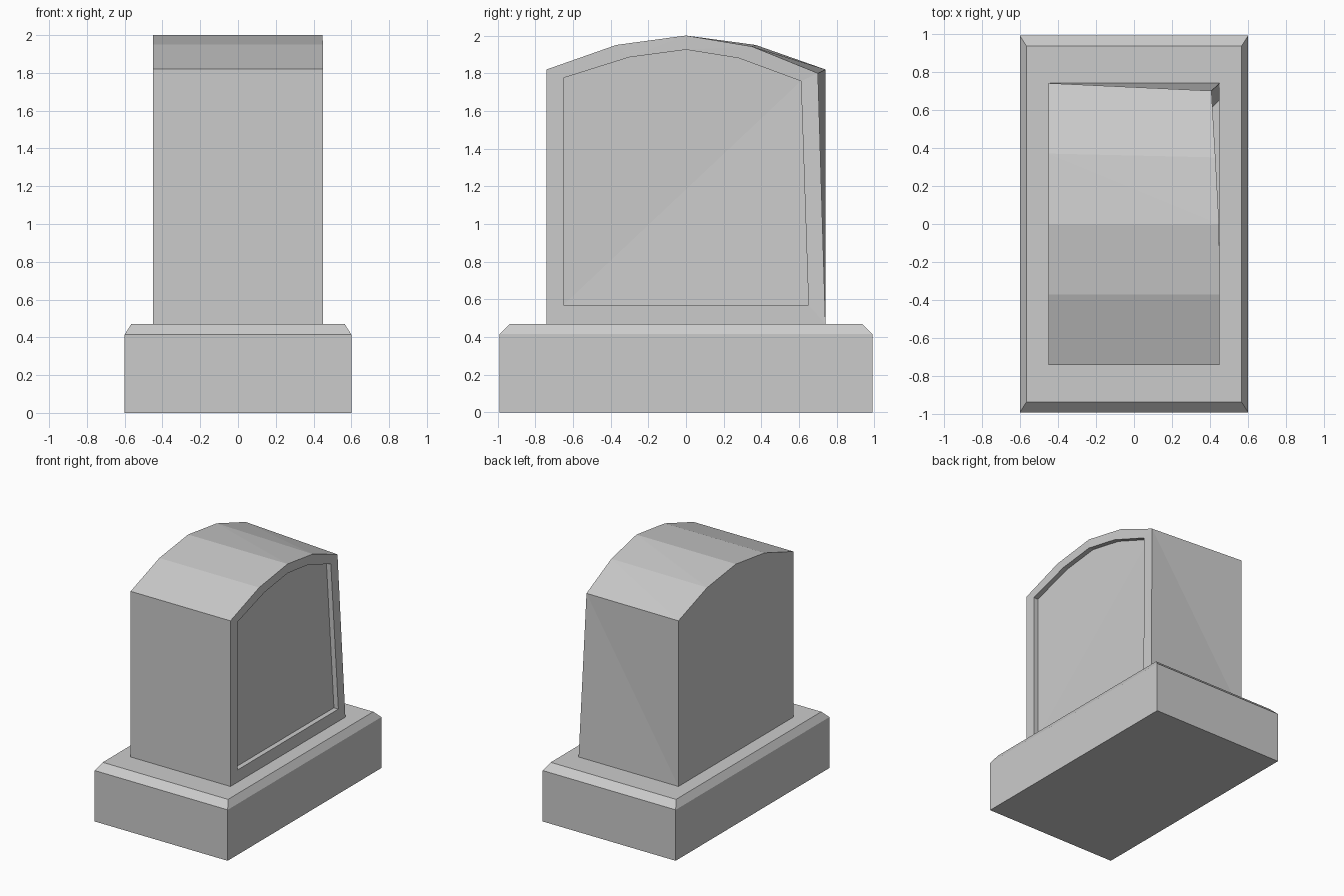
import bpy, bmesh

if "Cube" in bpy.data.objects:
    bpy.data.objects.remove(bpy.data.objects["Cube"])

stone_grey = bpy.data.materials.new("stone grey")
stone_grey.diffuse_color = (0.6, 0.6, 0.6, 1)
stone_grey.use_nodes = True
stone_grey.node_tree.nodes["Principled BSDF"].inputs["Base Color"].default_value = stone_grey.diffuse_color


def loft(name, rings, caps):
    """Join matching rings of points with flat triangles and add cap faces (ring, indices)."""
    bm = bmesh.new()
    vs = [[bm.verts.new(p) for p in ring] for ring in rings]
    for a, b in zip(vs, vs[1:]):
        for i in range(len(a)):
            j = (i + 1) % len(a)
            bm.faces.new((a[i], a[j], b[j]))
            bm.faces.new((a[i], b[j], b[i]))
    for ring, idx in caps:
        bm.faces.new([vs[ring][i] for i in idx])
    bmesh.ops.recalc_face_normals(bm, faces=bm.faces)
    # merge flat triangles back into clean faces
    bmesh.ops.dissolve_limit(bm, angle_limit=0.002, verts=bm.verts, edges=bm.edges)
    me = bpy.data.meshes.new(name)
    bm.to_mesh(me)
    bm.free()
    me.materials.append(stone_grey)
    ob = bpy.data.objects.new(name, me)
    bpy.context.collection.objects.link(ob)
    return ob


def rect(x, y, z):
    return [(-x, -y, z), (x, -y, z), (x, y, z), (-x, y, z)]


# Plinth with a chamfered top edge
loft("plinth",
     [rect(0.6, 0.99, 0), rect(0.6, 0.99, 0.415), rect(0.565, 0.935, 0.47)],
     [(0, range(4)), (2, range(4))])

# Arched headstone: straight left side, right side with one bent-in top corner
left = [(-0.45, y, z) for y, z in
        [(-0.74, 0.47), (0.74, 0.47), (0.74, 1.82), (0.37, 1.95),
         (0, 2.0), (-0.37, 1.95), (-0.74, 1.82)]]
right = [(0.45, -0.74, 0.47), (0.45, 0.74, 0.47), (0.407, 0.70, 1.80),
         (0.428, 0.35, 1.942), (0.447, 0, 2.0), (0.45, -0.37, 1.95), (0.45, -0.74, 1.82)]

# Recessed panel on the right side
rim = [(0.45, -0.65, 0.57), (0.45, 0.65, 0.57), (0.41, 0.61, 1.758),
       (0.43, 0.28, 1.88), (0.447, 0, 1.925), (0.45, -0.30, 1.885), (0.45, -0.65, 1.775)]
floor = [(x - 0.04, y, z) for x, y, z in rim]

loft("headstone", [left, right, rim, floor],
     [(0, range(7)), (3, (0, 1, 2)), (3, (0, 2, 3, 4, 5, 6))])
